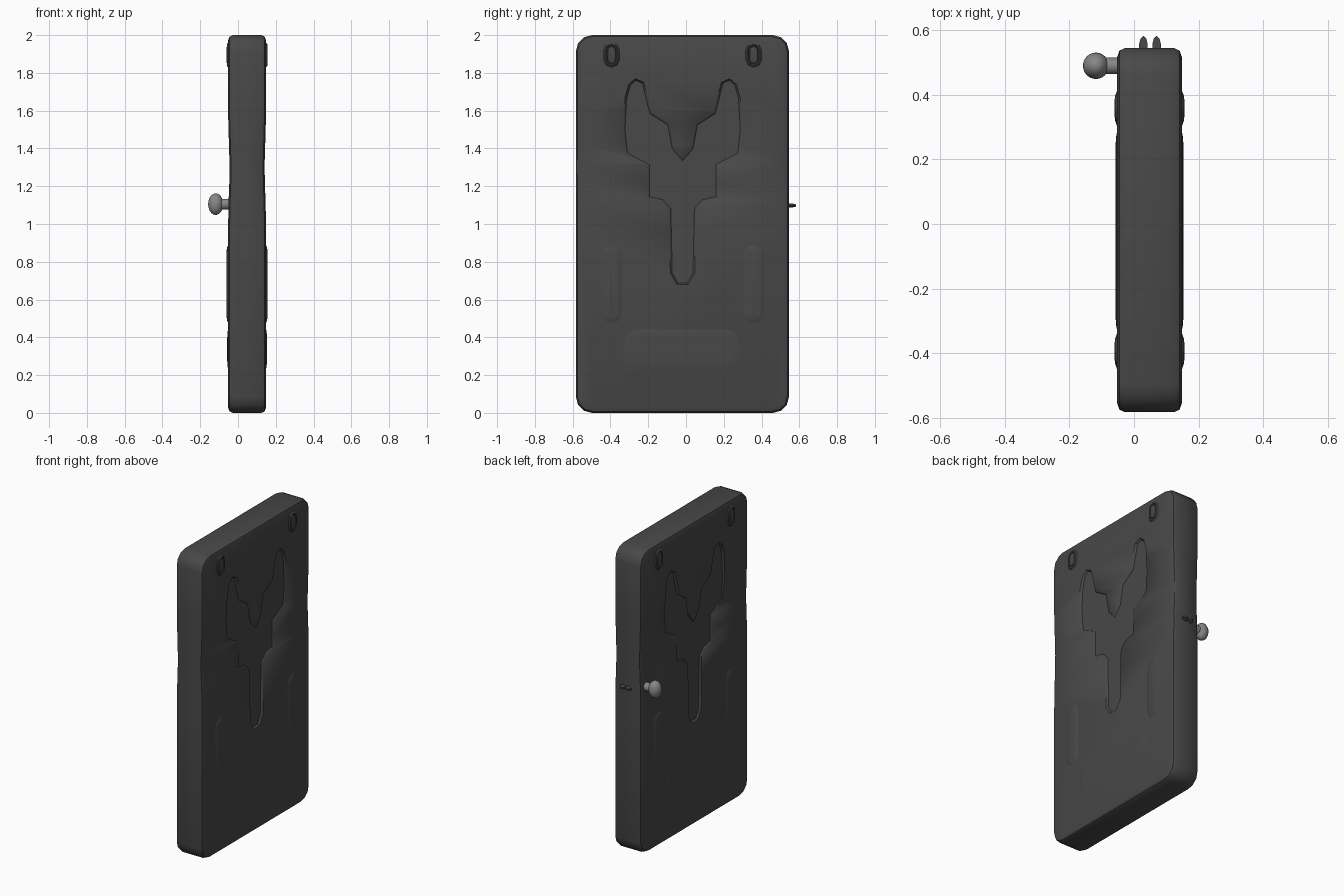
import bpy, bmesh, math
from mathutils import Vector

if "Cube" in bpy.data.objects:
    bpy.data.objects.remove(bpy.data.objects["Cube"])

CX, CY = 0.048, -0.018          # slab mid-plane and pattern axis


def material(name, v):
    m = bpy.data.materials.new(name)
    m.diffuse_color = (v, v, v, 1)
    m.use_nodes = True
    m.node_tree.nodes["Principled BSDF"].inputs["Base Color"].default_value = m.diffuse_color
    return m


dark = material("dark_grey", 0.065)
metal = material("mid_grey", 0.24)


def finish(name, bm, mat, angle=30):
    bmesh.ops.recalc_face_normals(bm, faces=bm.faces)
    me = bpy.data.meshes.new(name)
    bm.to_mesh(me)
    bm.free()
    ob = bpy.data.objects.new(name, me)
    bpy.context.collection.objects.link(ob)
    me.materials.append(mat)
    bpy.context.view_layer.objects.active = ob
    ob.select_set(True)
    bpy.ops.object.shade_smooth_by_angle(angle=math.radians(angle))
    ob.select_set(False)
    return ob


def loft(name, layers, mat):
    """Closed solid through equal-length rings of points."""
    bm = bmesh.new()
    rings = [[bm.verts.new(p) for p in ring] for ring in layers]
    n = len(rings[0])
    for a, b in zip(rings, rings[1:]):
        for i in range(n):
            j = (i + 1) % n
            bm.faces.new((a[i], a[j], b[j], b[i]))
    bm.faces.new(rings[0])
    bm.faces.new(rings[-1])
    return finish(name, bm, mat)


def round_rect(y0, y1, z0, z1, r, seg=3):
    pts = []
    for k, (cy, cz) in enumerate(((y1 - r, z1 - r), (y0 + r, z1 - r),
                                  (y0 + r, z0 + r), (y1 - r, z0 + r))):
        for i in range(seg + 1):
            a = math.pi / 2 * (k + i / seg)
            pts.append((cy + r * math.cos(a), cz + r * math.sin(a)))
    return pts


# Slab: chamfered plate, gently pinched at the waist
def slab_ring(x, d):
    return [(x, y, z) for y, z in round_rect(-0.583 + d, 0.545 - d, d, 2 - d, 0.085 - d * 0.5)]


half = 0.101
prof = [(-half, 0.03), (-half + 0.008, 0.008), (-half + 0.025, 0)]
prof += [(-x, d) for x, d in reversed(prof)]
slab = loft("door_slab", [slab_ring(CX + x, d) for x, d in prof], dark)
bm = bmesh.new()
bm.from_mesh(slab.data)
waist = {0.95: 0, 1.12: 0.003, 1.22: 0.007, 1.32: 0.008, 1.42: 0.005, 1.6: 0}
for z in waist:
    bmesh.ops.bisect_plane(bm, geom=bm.verts[:] + bm.edges[:] + bm.faces[:],
                           plane_co=(0, 0, z), plane_no=(0, 0, 1))
for v in bm.verts:
    for z, d in waist.items():
        if abs(v.co.z - z) < 1e-4 and abs(v.co.x - CX) > half - 0.01:
            v.co.x -= math.copysign(d, v.co.x - CX)
bm.to_mesh(slab.data)
bm.free()

# Forked recess pressed into both faces
side = [(0.03, 0.68), (0.065, 0.74), (0.072, 1.08), (0.11, 1.12), (0.185, 1.14),
        (0.185, 1.31), (0.30, 1.37), (0.315, 1.50), (0.305, 1.67), (0.285, 1.74),
        (0.25, 1.77), (0.205, 1.75), (0.165, 1.59), (0.07, 1.53), (0.045, 1.40)]
fork = ([(CY + y, z) for y, z in side] + [(CY, 1.345)]
        + [(CY - y, z) for y, z in reversed(side)])


def inset(pts, d):
    out = []
    for i, p in enumerate(pts):
        p, a, b = Vector(p), Vector(pts[i - 1]), Vector(pts[(i + 1) % len(pts)])
        t = (b - a).normalized()
        out.append(tuple(p + Vector((-t.y, t.x)) * d))
    return out


def raise_shape(name, pts, s, steps, mat=dark):
    """Steps of (height over the face, inset), on side s = -1 or 1."""
    return loft(name, [[(CX + s * (half + h), y, z) for y, z in inset(pts, d)]
                       for h, d in steps], mat)


for s, tag in ((1, "right"), (-1, "left")):
    cut = raise_shape("recess_cutter_" + tag, fork, s,
                      [(-0.012, 0.010), (0.0, 0.0), (0.03, -0.001)])
    cut.hide_render = True
    cut.hide_set(True)
    mod = slab.modifiers.new("recess_" + tag, 'BOOLEAN')
    mod.object = cut
    mod.solver = 'EXACT'

    # Raised bottom pad
    raise_shape("bottom_pad_" + tag, round_rect(-0.33, 0.287, 0.23, 0.445, 0.07), s,
                [(-0.01, 0), (0, 0.004), (0.003, 0.02), (0.004, 0.045)])
    for m in (-1, 1):
        y = CY + m * 0.376
        end = "b" if m > 0 else "a"
        # Long oval pads
        raise_shape(f"oval_pad_{tag}_{end}", round_rect(y - 0.056, y + 0.056, 0.475, 0.89, 0.054), s,
                    [(-0.01, 0), (0, 0.002), (0.005, 0.016), (0.007, 0.03)])
        # Upper studs: rim, well and raised centre
        rim = round_rect(y - 0.042, y + 0.042, 1.83, 1.96, 0.04, 2)
        raise_shape(f"stud_{tag}_{end}", rim, s,
                    [(-0.01, 0), (0, 0), (0.006, 0.007), (0.005, 0.013),
                     (-0.002, 0.018), (0.006, 0.022), (0.008, 0.03)])

# Knob: neck and tall rounded grip
bm = bmesh.new()
bmesh.ops.create_uvsphere(bm, u_segments=24, v_segments=14, radius=1)
for v in bm.verts:
    v.co = Vector((-0.118 + v.co.x * 0.040, 0.49 + v.co.y * 0.041, 1.105 + v.co.z * 0.057))
finish("knob", bm, metal, 60)
loft("knob_neck", [[(x, 0.49 + 0.026 * math.cos(i * math.tau / 20),
                     1.105 + 0.028 * math.sin(i * math.tau / 20)) for i in range(20)]
                   for x in (-0.1, -0.03)], metal)

# Twin latch tongues on the edge
for k, x in enumerate((0.029, 0.070)):
    tongue = [(-0.013, 0.53), (0.013, 0.53), (0.013, 0.558), (0.009, 0.574),
              (0, 0.583), (-0.009, 0.574), (-0.013, 0.558)]
    loft(f"latch_{k + 1}", [[(x + dx, y, z + 0.4 * dx) for dx, y in tongue]
                            for z in (1.093, 1.103)], dark)
